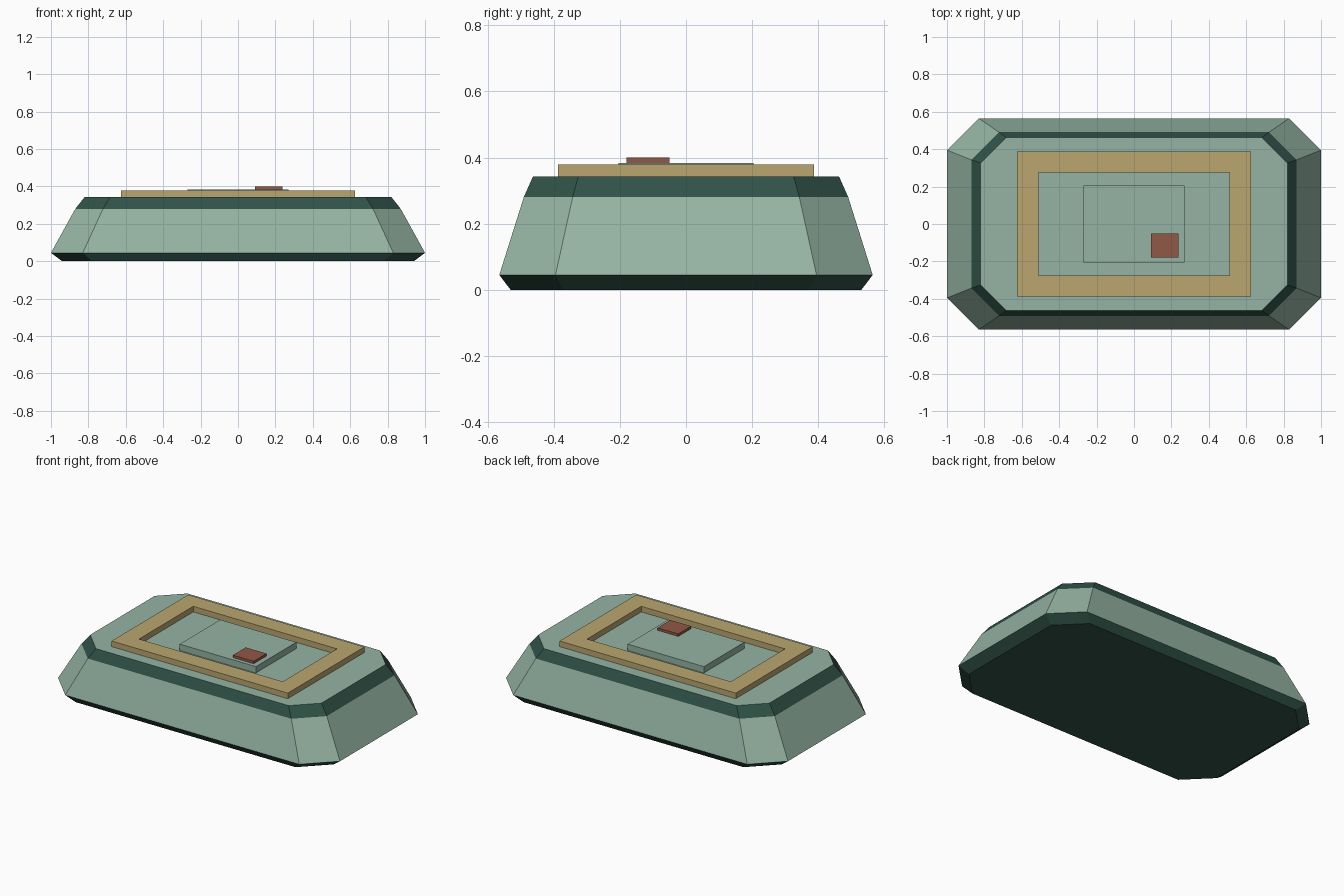
import bpy, bmesh

if "Cube" in bpy.data.objects:
    bpy.data.objects.remove(bpy.data.objects["Cube"])


def material(name, rgb):
    # sRGB 0-255 to linear
    lin = [((c / 255 + 0.055) / 1.055) ** 2.4 for c in rgb]
    m = bpy.data.materials.new(name)
    m.diffuse_color = (*lin, 1)
    m.use_nodes = True
    m.node_tree.nodes["Principled BSDF"].inputs["Base Color"].default_value = m.diffuse_color
    return m


SAGE = material("sage green", (149, 180, 163))
DARK = material("dark green", (48, 82, 72))
TAN = material("tan", (186, 166, 112))
RUST = material("rust red", (144, 89, 71))


def finish(name, bm, mats):
    bmesh.ops.recalc_face_normals(bm, faces=bm.faces)
    me = bpy.data.meshes.new(name)
    bm.to_mesh(me)
    bm.free()
    for m in mats:
        me.materials.append(m)
    ob = bpy.data.objects.new(name, me)
    bpy.context.collection.objects.link(ob)
    return ob


def loft(bm, rings, closed=False):
    """Bridge successive rings of points; returns vertex rings."""
    vs = [[bm.verts.new(p) for p in r] for r in rings]
    pairs = list(zip(vs, vs[1:])) + ([(vs[-1], vs[0])] if closed else [])
    for a, b in pairs:
        n = len(a)
        for i in range(n):
            bm.faces.new((a[i], a[(i + 1) % n], b[(i + 1) % n], b[i]))
    if not closed:
        bm.faces.new(vs[0][::-1])
        bm.faces.new(vs[-1])
    return vs


def octagon(x, y, cx, cy, z):
    """Rectangle with cut corners; cx, cy are the ends of the straight edges."""
    return [(cx, -y, z), (x, -cy, z), (x, cy, z), (cx, y, z),
            (-cx, y, z), (-x, cy, z), (-x, -cy, z), (-cx, -y, z)]


def rect(x0, x1, y0, y1, z):
    return [(x0, y0, z), (x1, y0, z), (x1, y1, z), (x0, y1, z)]


def block(name, x0, x1, y0, y1, z0, z1, mat):
    bm = bmesh.new()
    loft(bm, [rect(x0, x1, y0, y1, z0), rect(x0, x1, y0, y1, z1)])
    return finish(name, bm, [mat])


# Tapered body: dark foot, sage walls, dark shoulder band, sage top
bm = bmesh.new()
loft(bm, [octagon(0.94, 0.531, 0.78, 0.371, 0.0),
          octagon(1.0, 0.565, 0.83, 0.395, 0.045),
          octagon(0.87, 0.491, 0.722, 0.343, 0.28),
          octagon(0.82, 0.463, 0.683, 0.326, 0.343)])
body = finish("body", bm, [SAGE, DARK])
for f in body.data.polygons:
    z = f.center.z
    f.material_index = int(z < 0.04 or 0.29 < z < 0.335)

# Raised tan frame
bm = bmesh.new()
loft(bm, [rect(-x, x, -y, y, z) for x, y, z in
          ((0.625, 0.388, 0.343), (0.625, 0.388, 0.379),
           (0.51, 0.275, 0.379), (0.51, 0.275, 0.343))], closed=True)
finish("top_frame", bm, [TAN])

# Centre plate and small tab
block("centre_plate", -0.27, 0.27, -0.205, 0.205, 0.343, 0.384, SAGE)
block("small_tab", 0.09, 0.237, -0.18, -0.05, 0.384, 0.4, RUST)
